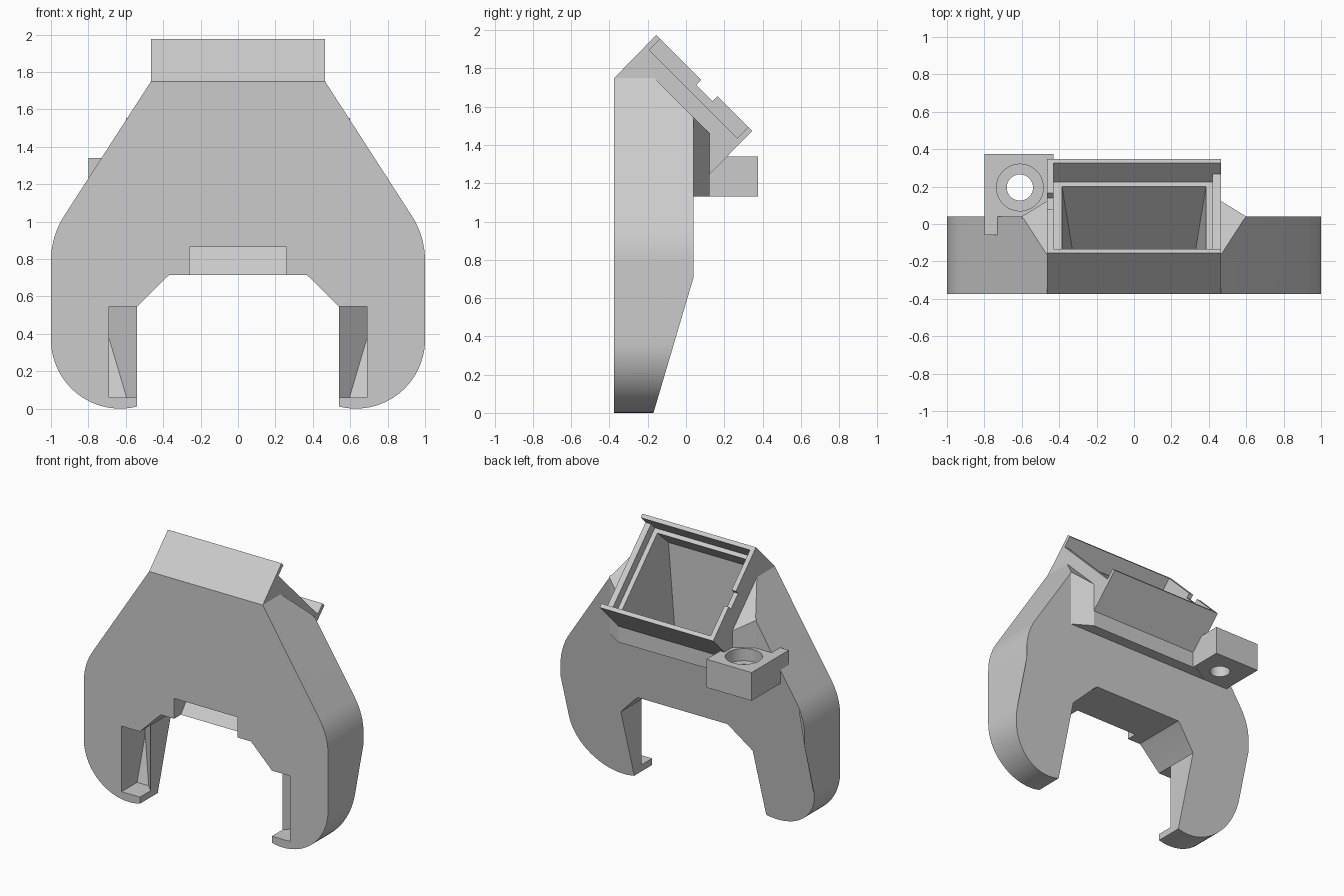
import bpy, bmesh
from math import cos, sin, radians
from mathutils import Vector

if "Cube" in bpy.data.objects:
    bpy.data.objects.remove(bpy.data.objects["Cube"], do_unlink=True)

grey = bpy.data.materials.new("light grey plastic")
grey.use_nodes = True
grey.diffuse_color = (0.6, 0.6, 0.6, 1)
grey.node_tree.nodes["Principled BSDF"].inputs["Base Color"].default_value = (0.6, 0.6, 0.6, 1)


def loft(name, start, end, cuts=()):
    """Solid between two matching outlines, trimmed by (point, normal) planes."""
    bm = bmesh.new()
    a = [bm.verts.new(p) for p in start]
    b = [bm.verts.new(p) for p in end]
    bm.faces.new(a)
    bm.faces.new(b)
    for i in range(len(a)):
        j = (i + 1) % len(a)
        bm.faces.new((a[i], a[j], b[j], b[i]))
    for point, normal in cuts:
        geom = bm.verts[:] + bm.edges[:] + bm.faces[:]
        bmesh.ops.bisect_plane(bm, geom=geom, plane_co=point, plane_no=normal, clear_outer=True)
        bmesh.ops.holes_fill(bm, edges=[e for e in bm.edges if e.is_boundary])
    bmesh.ops.recalc_face_normals(bm, faces=bm.faces[:])
    mesh = bpy.data.meshes.new(name)
    bm.to_mesh(mesh)
    bm.free()
    mesh.materials.append(grey)
    obj = bpy.data.objects.new(name, mesh)
    bpy.context.collection.objects.link(obj)
    return obj


def along_x(name, yz, x0, x1):
    return loft(name, [(x0, y, z) for y, z in yz], [(x1, y, z) for y, z in yz])


def along_y(name, xz, y0, y1, cuts=()):
    return loft(name, [(x, y0, z) for x, z in xz], [(x, y1, z) for x, z in xz], cuts)


def along_z(name, xy, z0, z1, cuts=()):
    return loft(name, [(x, y, z0) for x, y in xy], [(x, y, z1) for x, y in xy], cuts)


def circle(x, y, r, n=48):
    return [(x + r * cos(radians(360 * i / n)), y + r * sin(radians(360 * i / n))) for i in range(n)]


def tilted(s, d):
    """Holder coordinates: s down the sloping face, d into it."""
    h = 0.5 ** 0.5
    return (-0.155 + h * (s - d), 1.975 - h * (s + d))


def tilted_box(name, s0, s1, depth, x0, x1):
    corners = [tilted(s0, -0.05), tilted(s1, -0.05), tilted(s1, depth), tilted(s0, depth)]
    return along_x(name, corners, x0, x1)


def combine(target, other, operation):
    mod = target.modifiers.new(operation.lower(), "BOOLEAN")
    mod.operation = operation
    mod.solver = "EXACT"
    mod.object = other
    bpy.context.view_layer.objects.active = target
    bpy.ops.object.modifier_apply(modifier=mod.name)
    bpy.data.objects.remove(other, do_unlink=True)


# Trimming planes: sloped shoulder and tapered back of the legs
shoulder = (Vector((0, 0.04, 1.545)), Vector((0, 1, 1)))
taper_normal = Vector((0, 0.71, -0.21)).normalized()
taper = (Vector((0, 0.04, 0.71)), taper_normal)
inner_taper = (taper[0] - 0.04 * taper_normal, taper_normal)

# Forked body: half outline mirrored
half = [(0.465, 1.75)]
half += [(0.554 + 0.446 * cos(radians(a)), 0.79 + 0.446 * sin(radians(a)))
         for a in [32.5 * (1 - i / 8) for i in range(9)]]
half += [(0.63 + 0.37 * cos(radians(-a)), 0.37 + 0.37 * sin(radians(-a)))
         for a in [104 * i / 24 for i in range(25)]]
half += [(0.54, 0.015), (0.54, 0.545), (0.385, 0.7), (0.365, 0.715)]
outline = half + [(-x, z) for x, z in reversed(half)]
body = along_y("clamp_body", outline, -0.375, 0.04, [taper, shoulder])

# Sloping holder head, its rear support and the screw block
head = along_x("holder_head", [(-0.375, 1.75), (-0.155, 1.975), (0.347, 1.473),
                               (0.12, 1.245), (0, 1.245), (-0.3, 1.6)], -0.465, 0.465)
support = along_z("head_support", [(0.6, 0.03), (0.6, 0.04), (0.465, 0.123),
                                   (-0.465, 0.123), (-0.6, 0.04), (-0.6, 0.03)],
                  1.13, 1.6, [shoulder])
block = along_z("screw_block", [(-0.8, -0.06), (-0.43, -0.06), (-0.43, 0.375), (-0.8, 0.375)],
                1.131, 1.34)
for part in (support, head, block):
    combine(body, part, "UNION")

# Side-loading slot, stepped seat and wall notch
cutters = [
    tilted_box("slot", 0.03, 0.68, 0.081, -0.43, 0.6),
    tilted_box("seat", 0.03, 0.68, 0.145, -0.43, 0.42),
    tilted_box("notch", 0.333, 0.452, 0.037, -0.6, -0.41),
]

# Deep cavity, narrowing with depth
profile = [tilted(0.06, 0.1), (-0.32, 1.725), (-0.32, 0.895), tilted(0.647, 0.1)]


def cavity_width(y, z):
    depth = (1.82 - y - z) * 0.5 ** 0.5
    return 0.385 - 0.085 * (depth - 0.145) / 0.73


cutters.append(loft("cavity", [(-cavity_width(y, z), y, z) for y, z in profile],
                    [(cavity_width(y, z), y, z) for y, z in profile]))

# Screw hole with counterbore
cutters.append(along_z("counterbore", circle(-0.61, 0.195, 0.125), 1.25, 1.45))
cutters.append(along_z("screw_hole", circle(-0.61, 0.195, 0.07), 1.0, 1.3))

# Undercut recess above the arch
cutters.append(along_x("arch_recess", [(-0.5, 0.65), (-0.5, 0.865), (-0.175, 0.865), (-0.35, 0.65)],
                       -0.26, 0.26))

# Pockets that leave a hook at the foot of each leg
for side in (1, -1):
    plan = [(0.45, -0.5), (0.69, -0.5), (0.69, -0.1), (0.54, -0.25), (0.45, -0.34)]
    cutters.append(along_z("leg_pocket", [(side * x, y) for x, y in plan], 0.06, 0.545, [inner_taper]))

for cutter in cutters:
    combine(body, cutter, "DIFFERENCE")

bpy.ops.object.select_all(action="DESELECT")
body.select_set(True)
bpy.context.view_layer.objects.active = body
bpy.ops.object.shade_smooth_by_angle(angle=radians(25))
